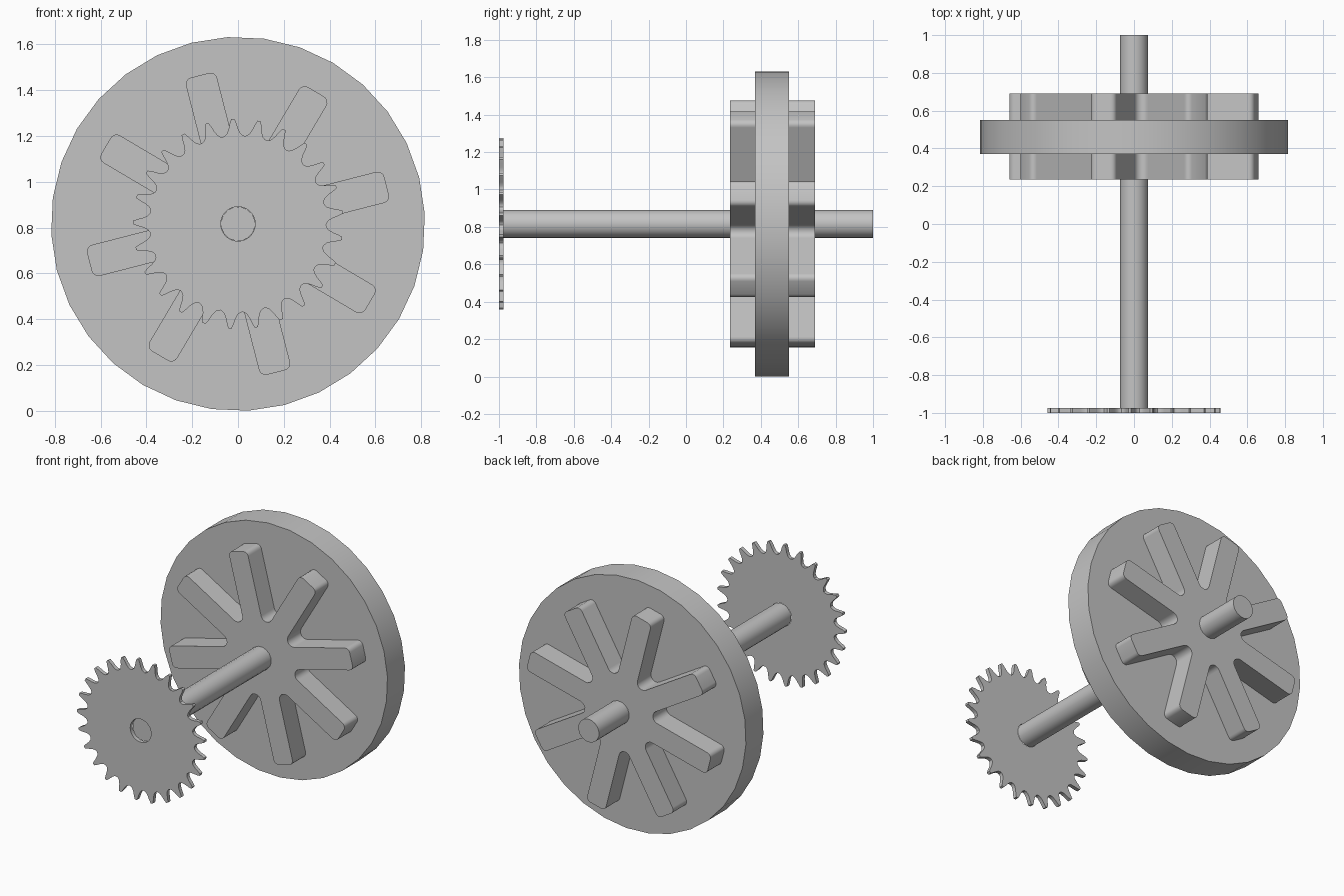
import bpy, bmesh
from math import sin, cos, pi, radians, tan

cube = bpy.data.objects.get("Cube")
if cube:
    bpy.data.objects.remove(cube, do_unlink=True)

AXLE_Z = 0.816          # height of the common axis
TURN = radians(14.4)    # rotation of the wheel about its axis

grey = bpy.data.materials.new("plain_grey")
grey.use_nodes = True
COLOUR = (0.55, 0.55, 0.55, 1)
grey.diffuse_color = COLOUR
bsdf = next(n for n in grey.node_tree.nodes if n.type == 'BSDF_PRINCIPLED')
bsdf.inputs["Base Color"].default_value = COLOUR


def polar(r, a):
    return r * cos(a), r * sin(a)


def circle(r, n, start=TURN):
    return [polar(r, start + 2 * pi * i / n) for i in range(n)]


def arc(cx, cy, r, a0, a1, n):
    steps = [radians(a0 + (a1 - a0) * i / n) for i in range(n + 1)]
    return [(cx + r * cos(a), cy + r * sin(a)) for a in steps]


def extrude_outline(name, outline, y0, y1, hole=None):
    """Extrude an x-z outline along y; hole has one point per outline point."""
    bm = bmesh.new()

    def ring(points, y):
        return [bm.verts.new((x, y, AXLE_Z + z)) for x, z in points]

    def strip(a, b):
        for i in range(len(a)):
            j = (i + 1) % len(a)
            bm.faces.new((a[i], a[j], b[j], b[i]))

    front, back = ring(outline, y0), ring(outline, y1)
    strip(front, back)
    if hole:
        hole_front, hole_back = ring(hole, y0), ring(hole, y1)
        strip(hole_front, hole_back)
        strip(front, hole_front)
        strip(back, hole_back)
    else:
        bm.faces.new(front)
        bm.faces.new(back)
    bmesh.ops.recalc_face_normals(bm, faces=bm.faces)
    mesh = bpy.data.meshes.new(name)
    bm.to_mesh(mesh)
    bm.free()
    mesh.materials.append(grey)
    obj = bpy.data.objects.new(name, mesh)
    bpy.context.collection.objects.link(obj)
    bpy.ops.object.select_all(action='DESELECT')
    obj.select_set(True)
    bpy.context.view_layer.objects.active = obj
    bpy.ops.object.shade_smooth_by_angle(angle=radians(30))
    return obj


def star_outline(arms, tip, half, corner, fillet):
    """Arms with rounded tips, joined by rounded valleys."""
    f = half + fillet
    arm = (arc(tip - corner, corner - half, corner, -90, 0, 4)
           + arc(tip - corner, half - corner, corner, 0, 90, 4)
           + arc(f / tan(pi / arms), f, fillet, 270, 90 + 360 / arms, 6))
    points = []
    for k in range(arms):
        a = TURN + 2 * pi * k / arms
        points += [(s * cos(a) - t * sin(a), s * sin(a) + t * cos(a))
                   for s, t in arm]
    return points


# Axle and wheel
extrude_outline("axle", circle(0.075, 16), -0.975, 1.0)
extrude_outline("wheel_disc", circle(0.817, 32), 0.37, 0.55)
extrude_outline("wheel_spokes", star_outline(8, 0.67, 0.07, 0.03, 0.04),
                0.235, 0.69)

# Thin toothed sprocket with a central bore
TEETH = 25
half_tooth = [(0.06, 0.459), (0.13, 0.44), (0.2, 0.416),
              (0.3, 0.396), (0.4, 0.388)]
tooth = ([(-u, r) for u, r in reversed(half_tooth)] + half_tooth
         + [(0.5, 0.385)])
steps = [(radians(6.4) + 2 * pi * (k + u) / TEETH, r)
         for k in range(TEETH) for u, r in tooth]
extrude_outline("sprocket", [polar(r, a) for a, r in steps], -1.0, -0.975,
                hole=[polar(0.075, a) for a, r in steps])
